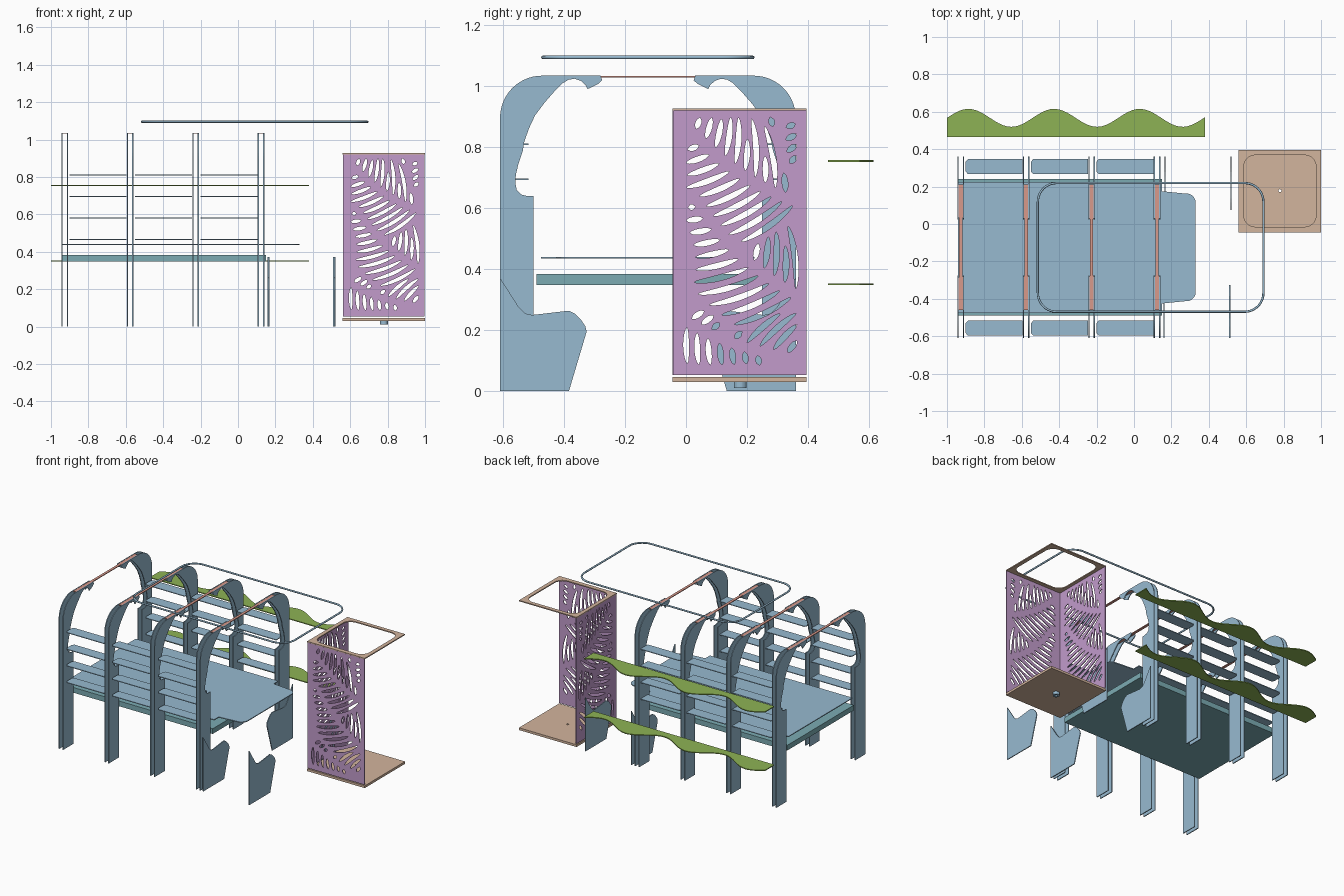
import bpy
from math import pi, sin, cos, radians, hypot, atan2

if "Cube" in bpy.data.objects:
    bpy.data.objects.remove(bpy.data.objects["Cube"])

CY = -0.125  # centre line of the arched frame in y


def material(name, rgb):
    m = bpy.data.materials.new(name)
    m.diffuse_color = (*rgb, 1)
    m.use_nodes = True
    m.node_tree.nodes["Principled BSDF"].inputs["Base Color"].default_value = m.diffuse_color
    return m


BLUE = material("blue", (0.31, 0.49, 0.63))
TEAL = material("teal", (0.20, 0.41, 0.45))
PINK = material("pink", (0.69, 0.32, 0.26))
PURPLE = material("purple", (0.54, 0.33, 0.60))
TAN = material("tan", (0.65, 0.46, 0.34))
GREEN = material("green", (0.27, 0.45, 0.09))
ROT = {"XY": (0, 0, 0), "XZ": (pi / 2, 0, 0), "YZ": (pi / 2, 0, pi / 2)}


def curve_part(name, loops, mat, plane="XY", loc=(0, 0, 0), thick=0.0, bevel=0.0):
    """Closed outlines (inner loops become holes) turned into a mesh plate or tube."""
    cu = bpy.data.curves.new(name, "CURVE")
    cu.dimensions = "3D" if bevel else "2D"
    cu.fill_mode = "FULL" if bevel else "BOTH"
    cu.extrude, cu.bevel_depth, cu.bevel_resolution = thick / 2, bevel, 2
    for pts in loops:
        sp = cu.splines.new("POLY")
        sp.points.add(len(pts) - 1)
        for p, (a, b) in zip(sp.points, pts):
            p.co = (a, b, 0, 1)
        sp.use_cyclic_u = True
    tmp = bpy.data.objects.new(name + "_outline", cu)
    bpy.context.collection.objects.link(tmp)
    dg = bpy.context.evaluated_depsgraph_get()
    me = bpy.data.meshes.new_from_object(tmp.evaluated_get(dg))
    bpy.data.objects.remove(tmp)
    me.materials.clear()
    me.materials.append(mat)
    for f in me.polygons:
        f.use_smooth = bool(bevel)
    ob = bpy.data.objects.new(name, me)
    bpy.context.collection.objects.link(ob)
    ob.rotation_euler = ROT[plane]
    ob.location = loc
    return ob


def arc(cx, cy, r, a0, a1, n=10):
    return [(cx + r * cos(radians(a0 + (a1 - a0) * i / n)),
             cy + r * sin(radians(a0 + (a1 - a0) * i / n))) for i in range(n + 1)]


def round_rect(x0, x1, y0, y1, r):
    return (arc(x1 - r, y1 - r, r, 0, 90) + arc(x0 + r, y1 - r, r, 90, 180)
            + arc(x0 + r, y0 + r, r, 180, 270) + arc(x1 - r, y0 + r, r, 270, 360))


def rect(x0, x1, y0, y1):
    return [(x0, y0), (x1, y0), (x1, y1), (x0, y1)]


# Arched frame ribs: four pairs of plates, each with a left and a right half
arch = [(0.375, 0), (0.485, 0)] + arc(0.347, 0.897, 0.138, 0, 90, 14) + [
    (0.155, 1.035), (0.15, 1.02), (0.163, 1.008), (0.198, 0.991), (0.205, 1.005),
    (0.22, 1.018), (0.24, 1.025), (0.26, 1.022), (0.28, 1.01), (0.305, 0.985),
    (0.34, 0.945), (0.37, 0.905), (0.39, 0.862), (0.405, 0.82), (0.41, 0.79), (0.425, 0.745),
    (0.433, 0.71), (0.435, 0.685), (0.43, 0.66), (0.415, 0.645), (0.395, 0.64), (0.375, 0.64)]
ribs_x = [-0.926, -0.577, -0.227, 0.123]
for i, x in enumerate(ribs_x):
    for dx in (-0.0145, 0.0145):
        for s, side in ((-1, "front"), (1, "back")):
            curve_part(f"arch_plate_{side}_{i}", [[(CY + s * d, z) for d, z in arch]],
                       BLUE, "YZ", (x + dx, 0, 0), 0.006)
    # Ridge strip joining the two arch halves
    half = [(0.013, -0.335), (0.013, -0.17), (0.009, -0.15), (0.009, 0.15), (0.013, 0.17), (0.013, 0.335)]
    curve_part(f"ridge_strip_{i}", [half + [(-a, b) for a, b in reversed(half)]],
               PINK, "XY", (x, CY, 1.031), 0.005)

# Side slats in the three bays, four levels on each side
for i in range(3):
    x0, x1 = ribs_x[i] + 0.026, ribs_x[i + 1] - 0.018
    for z in (0.465, 0.58, 0.695, 0.81):
        for s in (-1, 1):
            pts = [(x1, 0.392), (x1, 0.472), (x0 + 0.012, 0.472), (x0, 0.458), (x0, 0.406), (x0 + 0.012, 0.392)]
            curve_part("side_slat", [[(a, CY + s * d) for a, d in pts]], BLUE, "XY", (0, 0, z), 0.005)

# Base deck in two halves
for s, side in ((-1, "front"), (1, "back")):
    y0, y1 = sorted((CY, CY + s * 0.365))
    curve_part(f"deck_{side}", [rect(-0.94, 0.15, y0, y1)], TEAL, "XY", (0, 0, 0.366), 0.036)

# Table top with a narrowed rounded end
end = ([(0.15, 0.35), (0.15, 0.30), (0.27, 0.288)] + arc(0.28, 0.238, 0.05, 80, 0))
curve_part("table_top", [[(-0.94, CY - 0.35), (-0.94, CY + 0.35)] + [(a, CY + d) for a, d in end]
                         + [(a, CY - d) for a, d in reversed(end)]], BLUE, "XY", (0, 0, 0.438), 0.006)

# Loose foot fins
fin = [(-0.61, 0), (-0.384, 0), (-0.326, 0.195), (-0.33, 0.213), (-0.345, 0.235), (-0.365, 0.255),
       (-0.385, 0.264), (-0.505, 0.25), (-0.528, 0.255), (-0.548, 0.275), (-0.61, 0.372)]
for x in (0.163, 0.515):
    for s, side in ((-1, "front"), (1, "back")):
        pts = fin if s < 0 else [(2 * CY - a, b) for a, b in fin]
        curve_part(f"foot_fin_{side}", [pts], BLUE, "YZ", (x + 0.003 * s, 0, 0), 0.006)

# Floating hoop rail
curve_part("hoop_rail", [round_rect(-0.514, 0.692, -0.469, 0.219, 0.1)], BLUE, "XY", (0, 0, 1.095), bevel=0.006)

# Wavy green shelves
wave = [(-1 + 1.38 * i / 60, 0.5675 + 0.048 * cos(2 * pi * (-0.115 + 1.38 * i / 60) / 0.458)) for i in range(61)]
for z in (0.351, 0.755):
    curve_part("wavy_shelf", [[(0.38, 0.465), (-1, 0.465)] + wave], GREEN, "XY", (0, 0, z), 0.006)

# Leaf fretwork: slots grow sideways from curved midribs until they meet a neighbour
veins = [((0.43, 0.56), (0.22, 0.62), (0.03, 0.83)), ((0.43, 0.25), (0.20, 0.36), (0.06, 0.60)),
         ((0.02, 0.19), (0.17, 0.09), (0.42, 0.05)), ((0.40, 0.62), (0.33, 0.72), (0.36, 0.86)),
         ((0.02, 0.22), (0.08, 0.33), (0.03, 0.50))]


def bez(v, t):
    return tuple((1 - t) ** 2 * a + 2 * t * (1 - t) * b + t * t * c for a, b, c in zip(*v))


vein_pts = [bez(v, i / 50) for v in veins for i in range(51)]
used, slots = [], []


def grow(u, v, a0, a1, length):
    path, step = [], 0.008
    n = int(length / step)
    for k in range(n):
        if not (0.04 < u < 0.405 and 0.032 < v < 0.846):
            break
        if any(hypot(u - p, v - q) < 0.0255 for p, q in used):
            break
        if any(hypot(u - p, v - q) < 0.0125 for p, q in vein_pts):
            break
        path.append((u, v))
        a = a0 + (a1 - a0) * k / n
        u, v = u + step * cos(a), v + step * sin(a)
    if len(path) < 4:
        return
    used.extend(path)
    left, right = [], []
    m = len(path) - 1
    for i, (p, q) in enumerate(path):
        (pa, qa), (pb, qb) = path[max(i - 1, 0)], path[min(i + 1, m)]
        a = atan2(qb - qa, pb - pa) + pi / 2
        w = 0.0095 * max(sin(pi * i / m), 0) ** 0.55
        left.append((p + w * cos(a), q + w * sin(a)))
        if 0 < i < m:
            right.append((p - w * cos(a), q - w * sin(a)))
    slots.append(left + right[::-1])


for v in veins:
    total = sum(hypot(bez(v, (i + 1) / 20)[0] - bez(v, i / 20)[0],
                      bez(v, (i + 1) / 20)[1] - bez(v, i / 20)[1]) for i in range(20))
    n = int(total / 0.04)
    for i in range(n + 1):
        t = i / n
        p, q = bez(v, t), bez(v, t + 0.01)
        a = atan2(q[1] - p[1], q[0] - p[0])
        for s in (-1, 1):
            b = a + s * radians(65)
            grow(p[0] + 0.016 * cos(a + s * pi / 2), p[1] + 0.016 * sin(a + s * pi / 2),
                 b, a + s * radians(42), 0.22)
for j in range(42):
    for i in range(19):
        u, v = 0.045 + i * 0.02, 0.035 + j * 0.02
        a = radians(60 + 50 * sin(v * 9))
        grow(u, v, a, a + 0.5, 0.14)

panel = [rect(0, 0.436, 0, 0.867)] + slots
curve_part("leaf_panel_front", panel, PURPLE, "XZ", (0.562, -0.042, 0.053), 0.005)
curve_part("leaf_panel_side", panel, PURPLE, "YZ", (0.563, -0.04, 0.053), 0.005)

# Lantern top frame, base plate and the ring under it
box = rect(0.56, 1.0, -0.045, 0.395)
curve_part("lantern_top_frame", [box, round_rect(0.587, 0.973, -0.015, 0.368, 0.06)], TAN, "XY", (0, 0, 0.924), 0.007)
hole = arc(0.78, 0.178, 0.008, 0, 345, 23)
curve_part("lantern_base", [box, hole], TAN, "XY", (0, 0, 0.039), 0.016)
curve_part("base_ring", [arc(0.78, 0.178, 0.021, 0, 345, 23), hole], BLUE, "XY", (0, 0, 0.021), 0.02)
